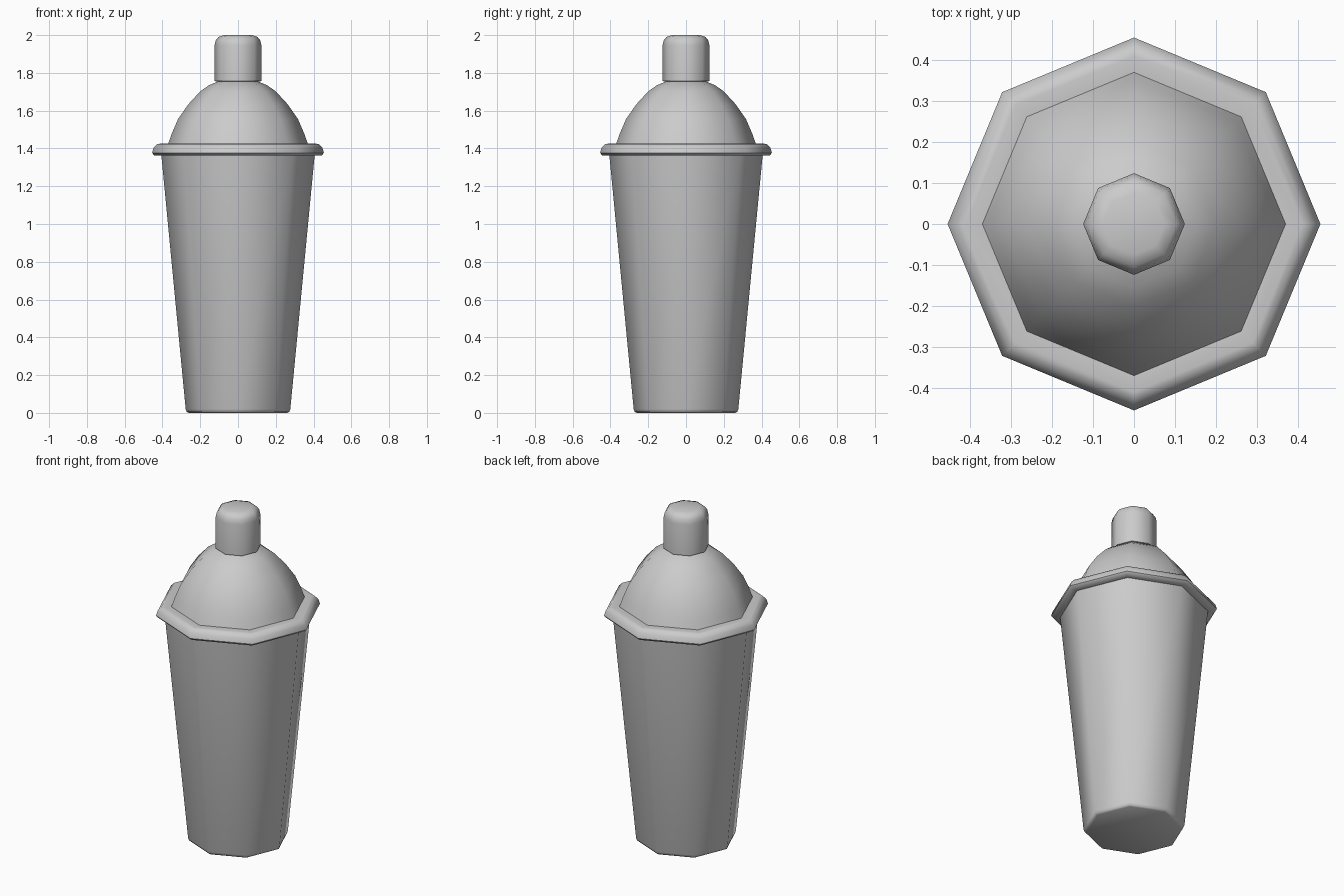
import bpy, bmesh, math

if "Cube" in bpy.data.objects:
    bpy.data.objects.remove(bpy.data.objects["Cube"])

SIDES = 8


def lathe(name, profile, cap_bottom=False, cap_top=False):
    """Spin an (r, z) profile, listed bottom to top, into an octagonal shell."""
    bm = bmesh.new()
    rings = []
    for r, z in profile:
        rings.append([bm.verts.new((r * math.cos(2 * math.pi * i / SIDES),
                                    r * math.sin(2 * math.pi * i / SIDES), z))
                      for i in range(SIDES)])
    for a, b in zip(rings, rings[1:]):
        for i in range(SIDES):
            j = (i + 1) % SIDES
            bm.faces.new((a[i], a[j], b[j], b[i]))
    if cap_bottom:
        bm.faces.new(rings[0][::-1])
    if cap_top:
        bm.faces.new(rings[-1])
    mesh = bpy.data.meshes.new(name)
    bm.to_mesh(mesh)
    bm.free()
    obj = bpy.data.objects.new(name, mesh)
    bpy.context.collection.objects.link(obj)
    bpy.ops.object.select_all(action='DESELECT')
    obj.select_set(True)
    bpy.context.view_layer.objects.active = obj
    bpy.ops.object.shade_smooth_by_angle(angle=math.radians(50))
    return obj


# Tapered cup with a small bevel at the base
lathe("cup", [(0.262, 0), (0.272, 0.006), (0.277, 0.02), (0.406, 1.366)],
      cap_bottom=True)

# Lid: rolled rim, then the domed shoulder
lathe("lid", [(0.40, 1.363), (0.443, 1.363), (0.455, 1.376), (0.447, 1.403),
              (0.428, 1.423), (0.41, 1.426), (0.37, 1.424), (0.352, 1.475),
              (0.318, 1.555), (0.262, 1.635), (0.20, 1.702), (0.155, 1.734),
              (0.105, 1.755)])

# Small cap with a rounded top
lathe("cap", [(0.105, 1.753), (0.124, 1.757), (0.124, 1.945), (0.118, 1.972),
              (0.104, 1.99), (0.075, 2.0)], cap_top=True)
